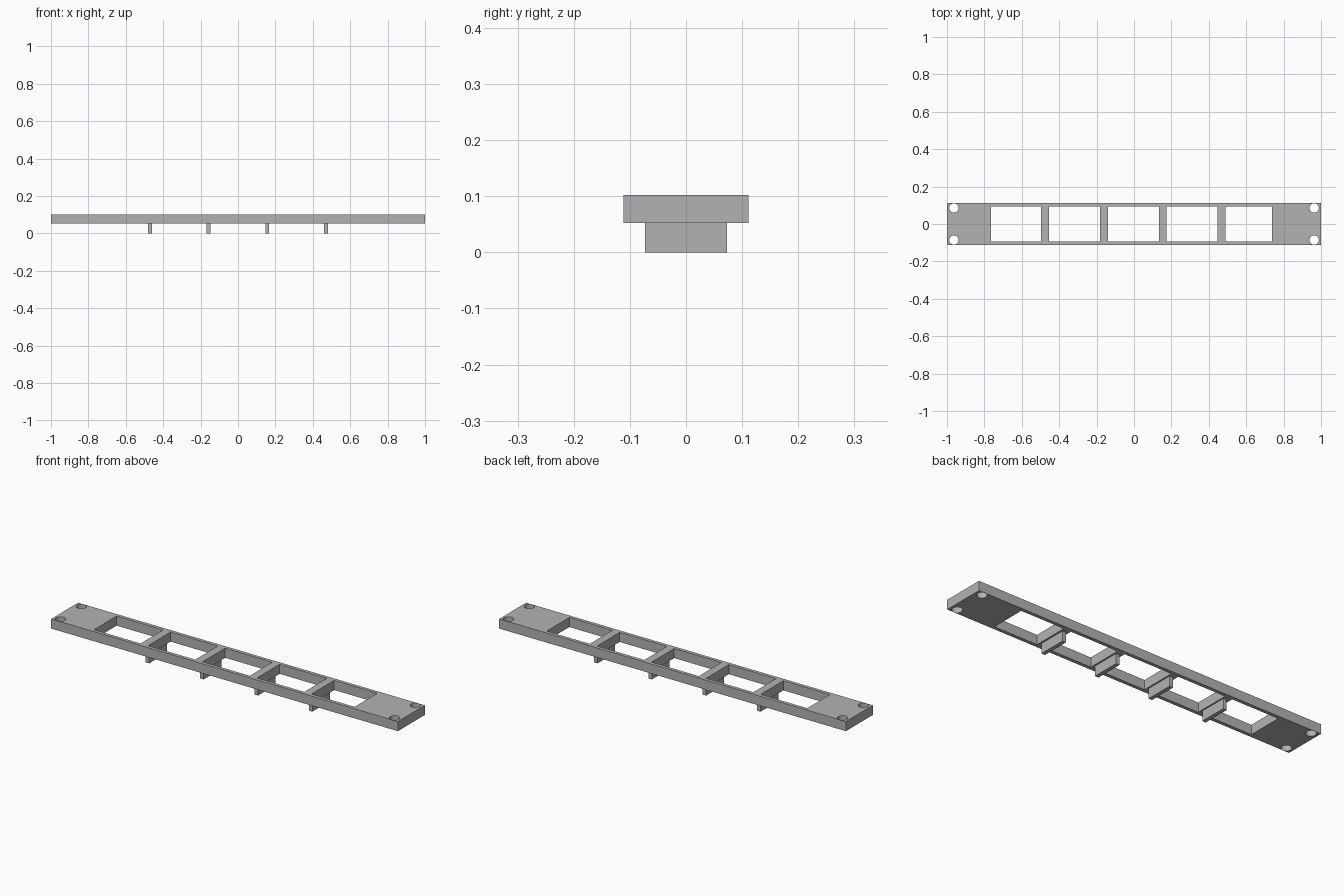
import bpy
import bmesh
from mathutils import Matrix, Vector

if "Cube" in bpy.data.objects:
    bpy.data.objects.remove(bpy.data.objects["Cube"], do_unlink=True)

BOTTOM, TOP = 0.052, 0.102
PITCH = 0.3145
BARS = [-0.475 + i * PITCH for i in range(4)]
BAR_HALF = 0.021

grey = bpy.data.materials.new("plain_grey")
grey.use_nodes = True
colour = (0.45, 0.45, 0.45, 1)
grey.diffuse_color = colour
grey.node_tree.nodes["Principled BSDF"].inputs["Base Color"].default_value = colour


def add_box(bm, low, high):
    low, high = Vector(low), Vector(high)
    matrix = Matrix.Translation((low + high) / 2) @ Matrix.Diagonal((*(high - low), 1))
    bmesh.ops.create_cube(bm, size=1, matrix=matrix)


def make_object(name, bm):
    mesh = bpy.data.meshes.new(name)
    bm.to_mesh(mesh)
    bm.free()
    mesh.materials.append(grey)
    obj = bpy.data.objects.new(name, mesh)
    bpy.context.collection.objects.link(obj)
    return obj


# Long flat plate
bm = bmesh.new()
add_box(bm, (-1, -0.111, BOTTOM), (1, 0.111, TOP))
plate = make_object("mounting_plate", bm)

# Cutters: five windows between the cross bars, four corner screw holes
bm = bmesh.new()
starts = [-0.765] + [x + BAR_HALF for x in BARS]
ends = [x - BAR_HALF for x in BARS] + [0.738]
for start, end in zip(starts, ends):
    add_box(bm, (start, -0.093, 0), (end, 0.093, 0.2))
for x in (-0.963, 0.963):
    for y in (-0.086, 0.086):
        bmesh.ops.create_cone(bm, cap_ends=True, segments=32, radius1=0.025,
                              radius2=0.025, depth=0.3,
                              matrix=Matrix.Translation((x, y, TOP)))
cutter = make_object("opening_cutter", bm)
cutter.hide_render = True

cut = plate.modifiers.new("openings", 'BOOLEAN')
cut.operation = 'DIFFERENCE'
cut.solver = 'EXACT'
cut.object = cutter
bpy.ops.object.select_all(action='DESELECT')
bpy.context.view_layer.objects.active = plate
plate.select_set(True)
bpy.ops.object.modifier_apply(modifier=cut.name)
bpy.data.objects.remove(cutter, do_unlink=True)
bpy.ops.object.shade_smooth_by_angle()

# Thin divider tabs hanging below each cross bar
for i in range(4):
    x = -0.471 + i * 0.3137
    bm = bmesh.new()
    add_box(bm, (x - 0.01, -0.073, 0), (x + 0.01, 0.073, BOTTOM))
    make_object(f"divider_tab_{i + 1}", bm)
